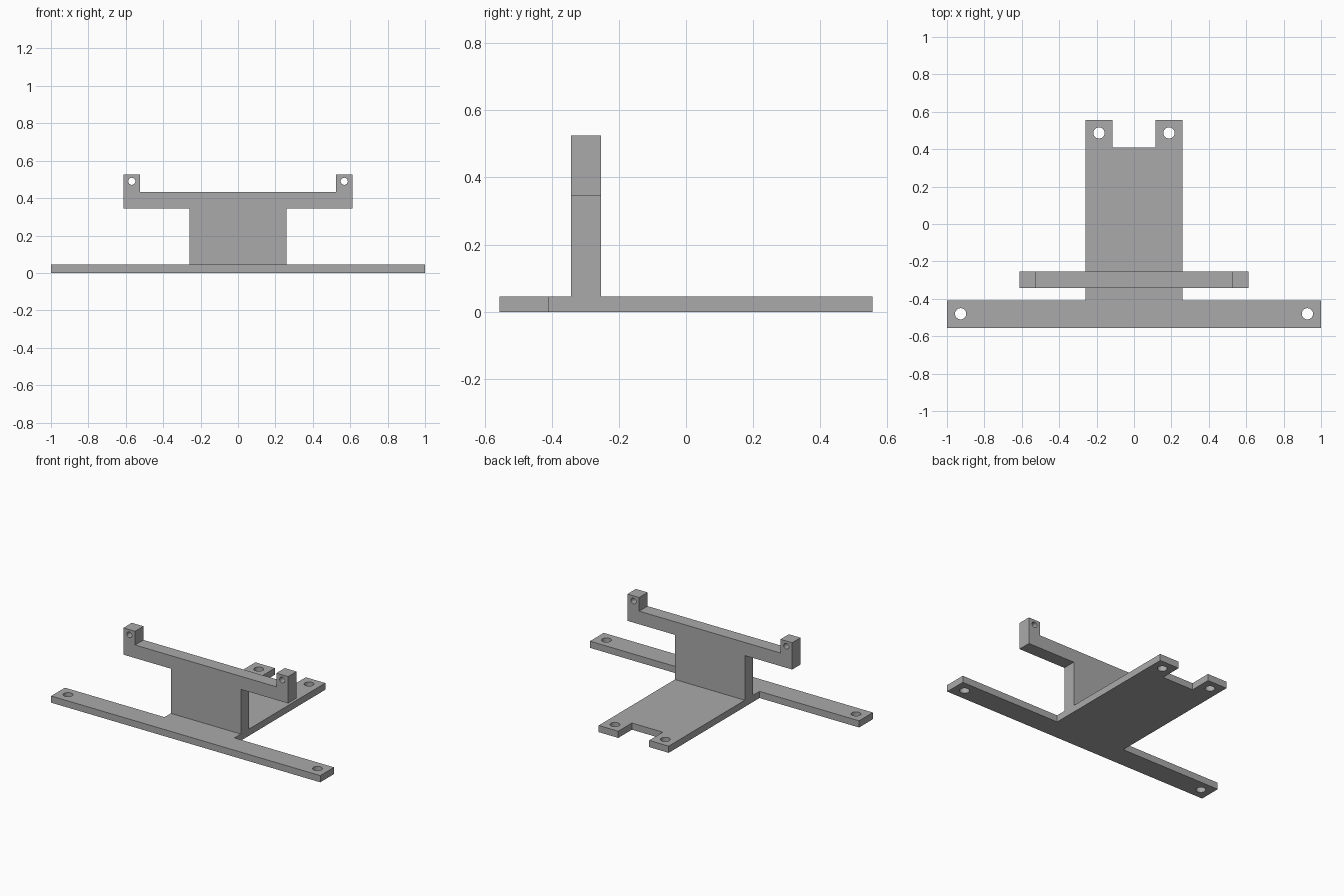
import bpy, bmesh, math
from mathutils import Matrix, Vector

cube = bpy.data.objects.get("Cube")
if cube:
    bpy.data.objects.remove(cube, do_unlink=True)

grey = bpy.data.materials.new("plain grey")
grey.use_nodes = True
colour = (0.4, 0.4, 0.4, 1)
grey.diffuse_color = colour
grey.node_tree.nodes["Principled BSDF"].inputs["Base Color"].default_value = colour


def mesh_object(name, bm):
    bmesh.ops.recalc_face_normals(bm, faces=bm.faces)
    mesh = bpy.data.meshes.new(name)
    bm.to_mesh(mesh)
    bm.free()
    mesh.materials.append(grey)
    obj = bpy.data.objects.new(name, mesh)
    bpy.context.collection.objects.link(obj)
    return obj


def symmetric_plate(name, half, depth, holes, radius, matrix):
    """Mirror a half outline, extrude it and drill mirrored holes."""
    outline = half + [(-x, y) for x, y in reversed(half)]
    bm = bmesh.new()
    face = bm.faces.new([bm.verts.new((x, y, 0)) for x, y in outline])
    grown = bmesh.ops.extrude_face_region(bm, geom=[face])["geom"]
    bmesh.ops.translate(bm, vec=(0, 0, depth),
                        verts=[v for v in grown if isinstance(v, bmesh.types.BMVert)])
    bm.transform(matrix)
    plate = mesh_object(name, bm)

    drill = bmesh.new()
    for x, y in holes:
        for side in (-1, 1):
            bmesh.ops.create_cone(drill, cap_ends=True, segments=32,
                                  radius1=radius, radius2=radius, depth=depth * 2,
                                  matrix=Matrix.Translation((side * x, y, depth / 2)))
    drill.transform(matrix)
    cutter = mesh_object(name + "_drill", drill)
    cutter.hide_render = True
    cutter.hide_viewport = True
    cut = plate.modifiers.new("holes", "BOOLEAN")
    cut.object = cutter
    cut.solver = "EXACT"

    # Bake the holes, then keep hole walls smooth and edges sharp
    bpy.context.view_layer.update()
    evaluated = plate.evaluated_get(bpy.context.evaluated_depsgraph_get())
    baked = bpy.data.meshes.new_from_object(evaluated)
    plate.modifiers.clear()
    plate.data = baked
    bpy.data.objects.remove(cutter, do_unlink=True)
    bpy.ops.object.select_all(action="DESELECT")
    plate.select_set(True)
    bpy.context.view_layer.objects.active = plate
    bpy.ops.object.shade_smooth_by_angle(angle=math.radians(30))
    return plate


thick = 0.045
body = 0.26

# T-shaped base with a notched back edge
symmetric_plate("base_plate",
                [(1, -0.555), (1, -0.409), (body, -0.409), (body, 0.555),
                 (0.115, 0.555), (0.115, 0.41)],
                thick, [(0.927, -0.48), (0.187, 0.487)], 0.03, Matrix.Identity(4))

# Upright with crossbar and two drilled ears, stood up to face the front
stand = Matrix.Translation((0, -0.253, thick)) @ Matrix.Rotation(math.pi / 2, 4, "X")
symmetric_plate("upright_bracket",
                [(body, 0), (body, 0.3), (0.612, 0.3), (0.612, 0.48),
                 (0.525, 0.48), (0.525, 0.388)],
                0.089, [(0.568, 0.445)], 0.019, stand)
